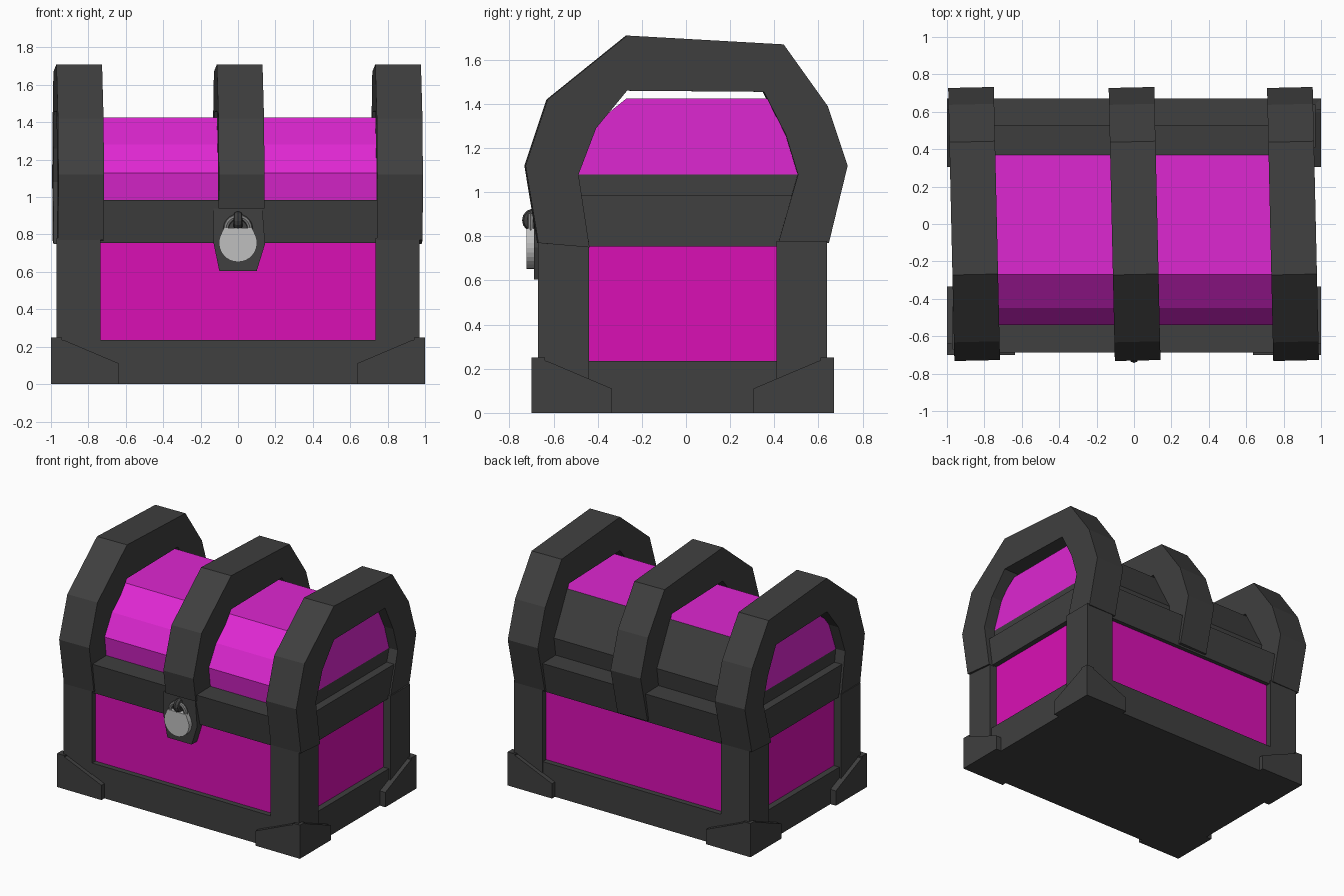
import bpy, bmesh, math
from mathutils import Matrix, Vector

if "Cube" in bpy.data.objects:
    bpy.data.objects.remove(bpy.data.objects["Cube"])


def material(name, r, g, b):
    m = bpy.data.materials.new(name)
    m.diffuse_color = (r, g, b, 1)
    m.use_nodes = True
    m.node_tree.nodes["Principled BSDF"].inputs["Base Color"].default_value = m.diffuse_color
    return m


DARK = material("dark_iron", 0.05, 0.05, 0.05)
BODY = material("body_magenta", 0.70, 0.005, 0.46)
LID = material("lid_magenta", 0.73, 0.02, 0.64)
STEEL = material("light_steel", 0.52, 0.52, 0.52)
SHACKLE = material("grey_steel", 0.22, 0.22, 0.22)


def finish(name, bm, *mats):
    bmesh.ops.recalc_face_normals(bm, faces=bm.faces)
    me = bpy.data.meshes.new(name)
    bm.to_mesh(me)
    bm.free()
    for m in mats:
        me.materials.append(m)
    ob = bpy.data.objects.new(name, me)
    bpy.context.collection.objects.link(ob)
    return ob


def extrude(pts, axis, a, b):
    """Profile (x,z) along y, or (y,z) along x, from a to b."""
    bm = bmesh.new()

    def place(p, t):
        return (t, p[0], p[1]) if axis == 'x' else (p[0], t, p[1])
    lo = [bm.verts.new(place(p, a)) for p in pts]
    hi = [bm.verts.new(place(p, b)) for p in pts]
    bm.faces.new(lo)
    bm.faces.new(hi)
    n = len(pts)
    for i in range(n):
        j = (i + 1) % n
        bm.faces.new((lo[i], lo[j], hi[j], hi[i]))
    return bm


def prism(name, pts, axis, a, b, mat):
    return finish(name, extrude(pts, axis, a, b), mat)


def box(name, x0, x1, y0, y1, z0, z1, mat):
    return prism(name, [(x0, z0), (x1, z0), (x1, z1), (x0, z1)], 'y', y0, y1, mat)


def torus(name, centre, major, minor, nu, nv, normal_axis, mat):
    bm = bmesh.new()
    rings = []
    for i in range(nu):
        u = math.tau * i / nu
        ring = []
        for j in range(nv):
            v = math.tau * j / nv
            r = major + minor * math.cos(v)
            s, p, q = minor * math.sin(v), r * math.cos(u), r * math.sin(u)
            co = (s, p, q) if normal_axis == 'x' else (p, s, q)
            ring.append(bm.verts.new(Vector(co) + Vector(centre)))
        rings.append(ring)
    for i in range(nu):
        for j in range(nv):
            a, b = rings[i], rings[(i + 1) % nu]
            k = (j + 1) % nv
            bm.faces.new((a[j], b[j], b[k], a[k]))
    return finish(name, bm, mat)


# Body: recessed panels, bottom rail, four corner posts
box("body_panels", -0.91, 0.91, -0.625, 0.595, 0.05, 0.80, BODY)
box("bottom_rail", -0.955, 0.955, -0.665, 0.635, 0.0, 0.235, DARK)
for sx, side in ((-1, "left"), (1, "right")):
    x0, x1 = sorted((sx * 0.735, sx * 0.97))
    box(f"front_{side}_post", x0, x1, -0.67, -0.44, 0.0, 0.78, DARK)
    box(f"back_{side}_post", x0, x1, 0.41, 0.64, 0.0, 0.78, DARK)

# Middle rail flaring outwards towards the top
prism("middle_rail", [(-0.655, 0.755), (0.625, 0.755), (0.67, 0.985), (-0.688, 0.985)],
      'x', -0.95, 0.95, DARK)

# Corner brackets: two plates meeting at each corner
plate = [(0, 0), (0.365, 0), (0.365, 0.11), (0.07, 0.235), (0, 0.25)]
for sx, side in ((-1, "left"), (1, "right")):
    for sy, y_out, end in ((-1, -0.70, "front"), (1, 0.67, "back")):
        prism(f"{end}_{side}_bracket_face", [(sx * (1 - u), z) for u, z in plate],
              'y', y_out, y_out - sy * 0.06, DARK)
        prism(f"{end}_{side}_bracket_side", [(y_out - sy * u, z) for u, z in plate],
              'x', sx, sx * 0.94, DARK)

# Lid: coloured front, top and upper ends; dark back and lower ends
lid_profile = [(-0.50, 0.90), (-0.52, 0.985), (-0.54, 1.13), (-0.45, 1.28), (-0.27, 1.425),
               (0.37, 1.425), (0.45, 1.27), (0.53, 1.12), (0.51, 0.985), (0.49, 0.90)]
bm = extrude(lid_profile, 'x', -0.89, 0.89)
bmesh.ops.bisect_plane(bm, geom=bm.verts[:] + bm.edges[:] + bm.faces[:],
                       plane_co=(0, 0, 1.08), plane_no=(0, 0, 1))
bmesh.ops.recalc_face_normals(bm, faces=bm.faces)
for f in bm.faces:
    low_end = abs(f.normal.x) > 0.5 and f.calc_center_median().z < 1.08
    f.material_index = 1 if low_end or f.normal.y > 0.3 else 0
finish("lid", bm, LID, DARK)

# Three arched bands over the lid, each turned very slightly
outer = [(-0.73, 1.12), (-0.63, 1.42), (-0.27, 1.71), (0.44, 1.67), (0.64, 1.39), (0.73, 1.12)]
inner = [(0.505, 1.08), (0.45, 1.26), (0.35, 1.455), (-0.27, 1.46), (-0.41, 1.29), (-0.49, 1.08)]
back_foot = [(0.645, 0.77), (0.41, 0.75)]
full_foot = [(-0.44, 0.75), (-0.672, 0.77)]
short_foot = [(-0.465, 0.94), (-0.70, 0.94)]
for name, x, foot in (("left_band", -0.855, full_foot), ("centre_band", 0.003, short_foot),
                      ("right_band", 0.85, full_foot)):
    ob = prism(name, outer + back_foot + inner + foot, 'x', -0.122, 0.122, DARK)
    ob.data.transform(Matrix.Translation((x, 0, 0)) @ Matrix.Rotation(math.radians(1.3), 4, 'Z'))

# Lock plate below the centre band
prism("lock_plate", [(-0.10, 0.605), (0.10, 0.605), (0.145, 0.75), (0.13, 0.94), (-0.13, 0.94),
                     (-0.13, 0.75)], 'y', -0.688, -0.60, DARK)

# Padlock: rounded body with narrow shoulders, shackle ring and staple
arc = [(0.102 * math.cos(a), 0.755 + 0.102 * math.sin(a))
       for a in (math.radians(160 + 220 * i / 18) for i in range(19))]
prism("padlock_body", arc + [(0.075, 0.835), (-0.075, 0.835)], 'y', -0.723, -0.686, STEEL)
torus("padlock_shackle", (0, -0.704, 0.83), 0.064, 0.015, 20, 8, 'y', SHACKLE)
torus("padlock_staple", (0, -0.69, 0.873), 0.028, 0.025, 14, 8, 'x', DARK)
